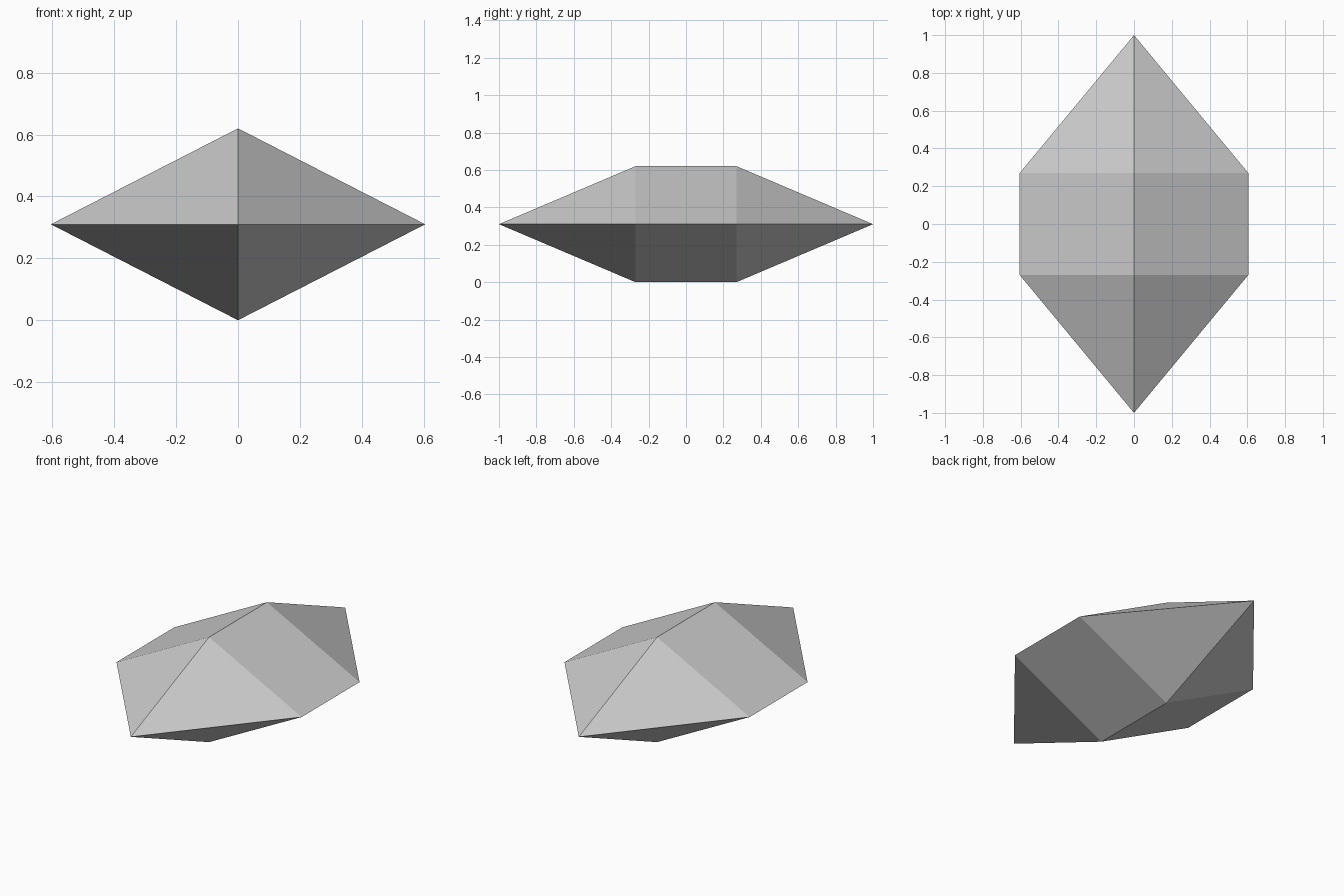
import bpy
import bmesh

HALF_WIDTH, HALF_LENGTH, HEIGHT = 0.605, 1.0, 0.62
HALF_MIDDLE = 0.27
MID = HEIGHT / 2

cube = bpy.data.objects.get("Cube")
if cube:
    bpy.data.objects.remove(cube, do_unlink=True)

# Plain grey stone
grey = bpy.data.materials.new("light_grey")
grey.use_nodes = True
colour = (0.6, 0.6, 0.6, 1)
grey.diffuse_color = colour
grey.node_tree.nodes["Principled BSDF"].inputs["Base Color"].default_value = colour

# Diamond-section prism with a four-sided point at each end
bm = bmesh.new()
section = [(HALF_WIDTH, MID), (0, HEIGHT), (-HALF_WIDTH, MID), (0, 0)]
front, back = [[bm.verts.new((x, y, z)) for x, z in section]
               for y in (-HALF_MIDDLE, HALF_MIDDLE)]
front_tip = bm.verts.new((0, -HALF_LENGTH, MID))
back_tip = bm.verts.new((0, HALF_LENGTH, MID))
for i in range(4):
    j = (i + 1) % 4
    bm.faces.new((front[i], front[j], back[j], back[i]))
    bm.faces.new((front[j], front[i], front_tip))
    bm.faces.new((back[i], back[j], back_tip))
bmesh.ops.recalc_face_normals(bm, faces=bm.faces)

mesh = bpy.data.meshes.new("crystal")
bm.to_mesh(mesh)
bm.free()
mesh.materials.append(grey)
crystal = bpy.data.objects.new("crystal", mesh)
bpy.context.collection.objects.link(crystal)
